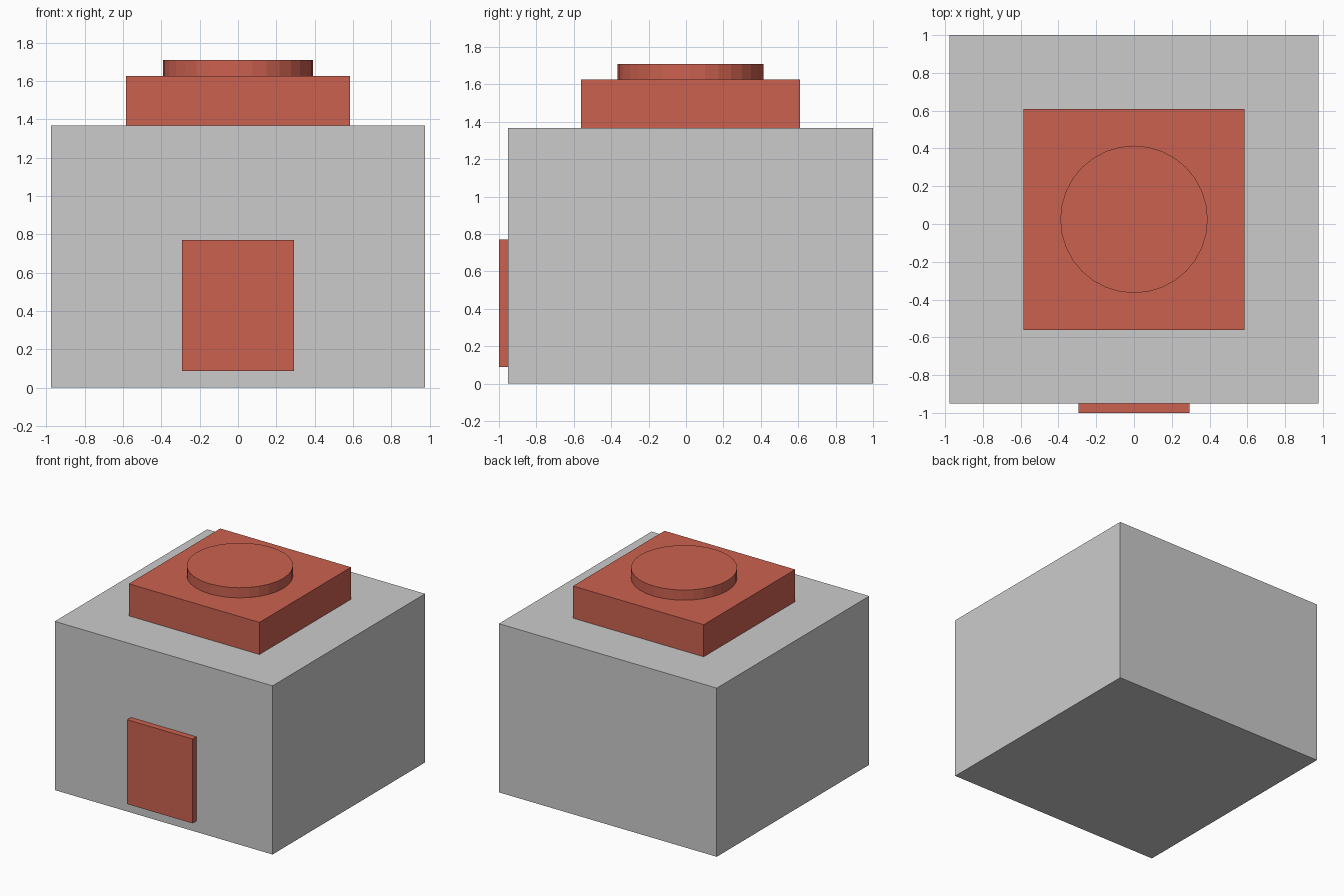
import bpy

if "Cube" in bpy.data.objects:
    bpy.data.objects.remove(bpy.data.objects["Cube"])

CY = 0.0244  # body centre in y; the front panel takes up the remaining depth

red = bpy.data.materials.new("red")
red.diffuse_color = (0.6, 0.12, 0.08, 1)
red.use_nodes = True
red.node_tree.nodes["Principled BSDF"].inputs["Base Color"].default_value = red.diffuse_color


def box(name, x, y, z, mat=None):
    """Box from (min, max) ranges on each axis."""
    ranges = (x, y, z)
    bpy.ops.mesh.primitive_cube_add(size=1, location=[(a + b) / 2 for a, b in ranges])
    ob = bpy.context.object
    ob.name = name
    ob.scale = [b - a for a, b in ranges]
    bpy.ops.object.transform_apply(location=False, rotation=False, scale=True)
    if mat:
        ob.data.materials.append(mat)
    return ob


# Main block
box("body", (-0.9756, 0.9756), (CY - 0.9756, 1.0), (0, 1.366))

# Raised square plate on the roof
box("top_plate", (-0.5854, 0.5854), (CY - 0.5854, CY + 0.5854), (1.366, 1.626), red)

# Panel on the front face
box("front_panel", (-0.2927, 0.2927), (-1.0, CY - 0.9756), (0.088, 0.771), red)

# Round button on the plate
bpy.ops.mesh.primitive_cylinder_add(vertices=32, radius=0.39, depth=0.082,
                                    location=(0, CY, 1.667))
button = bpy.context.object
button.name = "top_button"
button.data.materials.append(red)
